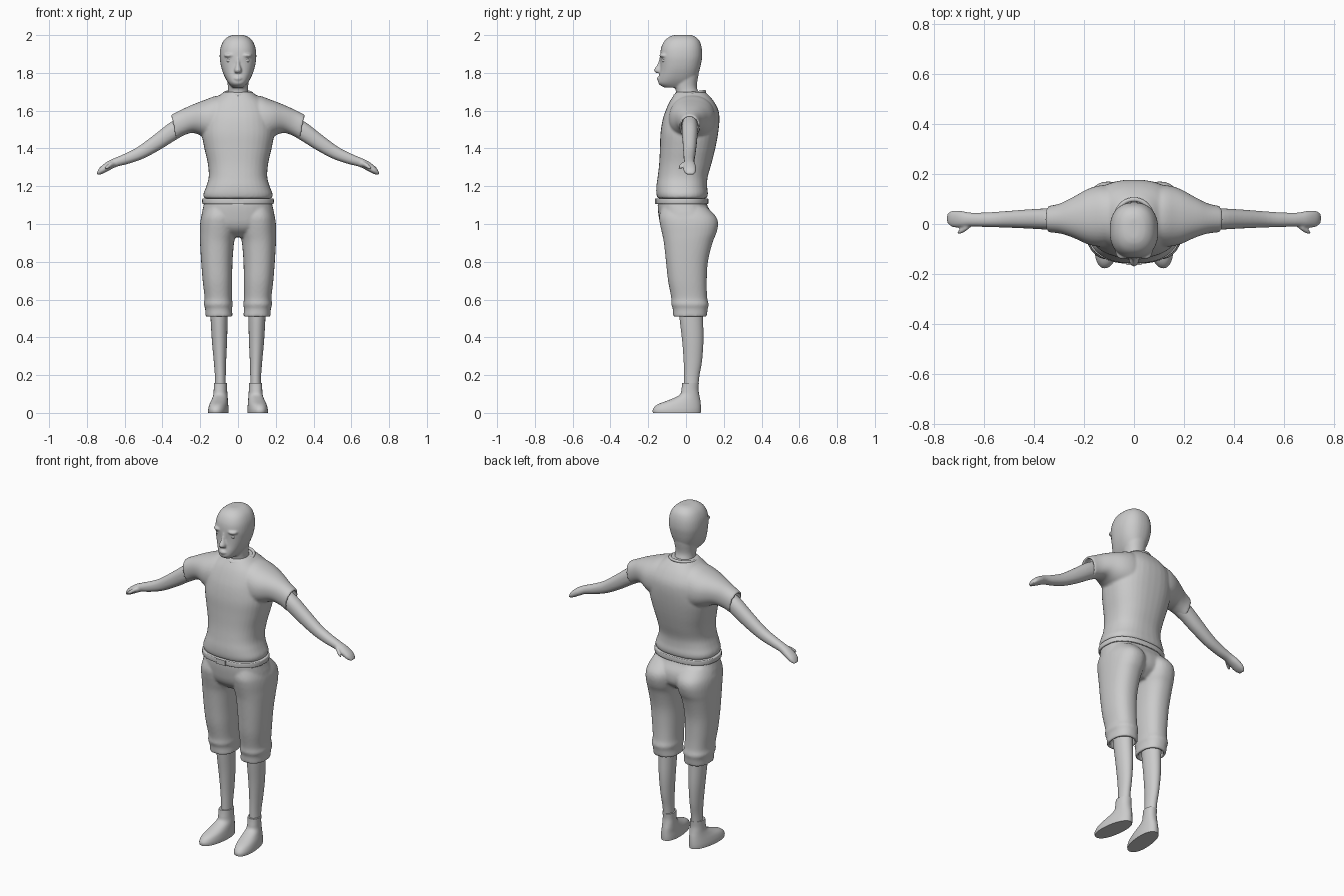
import bpy, bmesh, math
from mathutils import Vector as V

SEG = 36


def flat(z, x0, x1, y0, y1):
    """Horizontal section: centre, half-axis u, half-axis v."""
    return (V(((x0 + x1) / 2, (y0 + y1) / 2, z)), V(((x1 - x0) / 2, 0, 0)), V((0, (y1 - y0) / 2, 0)))


def sym(z, hw, y0, y1):
    return flat(z, -hw, hw, y0, y1)


def limb(xt, zt, xb, zb, y0, y1):
    """Section across an arm, from its top point to its bottom point."""
    return (V(((xt + xb) / 2, (y0 + y1) / 2, (zt + zb) / 2)),
            V(((xt - xb) / 2, 0, (zt - zb) / 2)), V((0, (y1 - y0) / 2, 0)))


def spline(rings, n=4):
    out = []
    for i in range(len(rings) - 1):
        a, b = rings[max(i - 1, 0)], rings[i]
        c, d = rings[i + 1], rings[min(i + 2, len(rings) - 1)]
        for k in range(n):
            t = k / n
            out.append(tuple((2 * q + (r - p) * t + (2 * p - 5 * q + 4 * r - s) * t * t
                              + (3 * q - p - 3 * r + s) * t ** 3) / 2
                             for p, q, r, s in zip(a, b, c, d)))
    return out + [rings[-1]]


def loft(bm, rings, e=2.2, side=1, tuck=False, shear=0.0):
    """Skin smooth superellipse sections; tuck folds the last edge inwards as a hem."""
    rs = spline(rings)
    if tuck:
        for c, u, v in (rs[-1], rs[-5]):
            rs.append((c, u * 0.8, v * 0.8))
    loops = []
    for c, u, v in rs:
        loop = []
        for k in range(SEG):
            t = 2 * math.pi * k / SEG
            p = c + u * math.copysign(abs(math.cos(t)) ** (2 / e), math.cos(t)) \
                  + v * math.copysign(abs(math.sin(t)) ** (2 / e), math.sin(t))
            p.x += shear * p.y
            p.x *= side
            loop.append(bm.verts.new(p))
        loops.append(loop)
    for a, b in zip(loops, loops[1:]):
        for k in range(SEG):
            j = (k + 1) % SEG
            bm.faces.new((a[k], a[j], b[j], b[k]))
    bm.faces.new(loops[0])
    bm.faces.new(loops[-1])


def finish(name, bm, voxel=None, relax=4):
    bmesh.ops.recalc_face_normals(bm, faces=bm.faces[:])
    me = bpy.data.meshes.new(name)
    bm.to_mesh(me)
    bm.free()
    ob = bpy.data.objects.new(name, me)
    bpy.context.collection.objects.link(ob)
    if voxel:
        m = ob.modifiers.new("merge", 'REMESH')
        m.mode, m.voxel_size, m.use_smooth_shade = 'VOXEL', voxel, True
        s = ob.modifiers.new("relax", 'SMOOTH')
        s.factor, s.iterations = 0.5, relax
    else:
        bpy.context.view_layer.objects.active = ob
        ob.select_set(True)
        bpy.ops.object.shade_smooth_by_angle(angle=math.radians(50))
        ob.select_set(False)
    return ob


def pair(name, parts, voxel=None):
    """Left and right copies of a list of (rings, loft options)."""
    for label, side in (("right", 1), ("left", -1)):
        bm = bmesh.new()
        for rings, opts in parts:
            loft(bm, rings, side=side, **opts)
        finish(f"{label}_{name}", bm, voxel)


# Head: skull, neck, nose, brow and lips merged
bm = bmesh.new()
loft(bm, [sym(2.001, .02, -.055, .02), sym(1.994, .048, -.082, .045), sym(1.972, .075, -.112, .07),
          sym(1.935, .092, -.131, .083), sym(1.89, .097, -.137, .086), sym(1.85, .093, -.136, .08),
          sym(1.81, .083, -.138, .07), sym(1.77, .066, -.145, .055), sym(1.742, .048, -.145, .035),
          sym(1.722, .03, -.115, .02)], e=2.35)
loft(bm, [sym(1.86, .07, -.06, .075), sym(1.79, .062, -.06, .066), sym(1.73, .054, -.058, .057),
          sym(1.69, .056, -.052, .068), sym(1.63, .07, -.05, .08)])
loft(bm, [sym(1.88, .008, -.14, -.11), sym(1.845, .011, -.152, -.11), sym(1.815, .02, -.170, -.11),
          sym(1.80, .017, -.160, -.11)], e=2)
loft(bm, [sym(1.779, .018, -.151, -.1), sym(1.77, .028, -.155, -.1), sym(1.76, .018, -.151, -.1)], e=2)
for s in (1, -1):
    loft(bm, [flat(1.9, .02, .07, -.137, -.08), flat(1.892, .014, .075, -.141, -.08),
              flat(1.884, .02, .07, -.135, -.08)], side=s)
finish("head", bm, 0.005, 6)

# Eyes
for label, s in (("right", 1), ("left", -1)):
    bm = bmesh.new()
    bmesh.ops.create_uvsphere(bm, u_segments=20, v_segments=12, radius=.016)
    for v in bm.verts:
        v.co = V((v.co.x * 1.15 + s * .045, v.co.y - .113, v.co.z * .75 + 1.866))
    finish(label + "_eye", bm)

# Shirt: torso with both sleeves merged
bm = bmesh.new()
loft(bm, [sym(1.135, .180, -.150, .110), sym(1.16, .183, -.157, .116), sym(1.20, .168, -.157, .112),
          sym(1.25, .155, -.150, .115), sym(1.32, .160, -.142, .135), sym(1.40, .178, -.138, .155),
          sym(1.48, .192, -.135, .170), sym(1.55, .186, -.124, .177), sym(1.60, .175, -.108, .172),
          sym(1.645, .145, -.088, .150), sym(1.68, .100, -.066, .122), sym(1.70, .072, -.052, .100)], e=2.4)
for s in (1, -1):
    loft(bm, [limb(0, 1.66, 0, 1.42, -.07, .13), limb(.10, 1.68, .10, 1.43, -.09, .155),
              limb(.175, 1.657, .17, 1.455, -.085, .145), limb(.25, 1.628, .235, 1.482, -.055, .108),
              limb(.305, 1.602, .285, 1.470, -.038, .082), limb(.355, 1.577, .328, 1.448, -.034, .072)],
         side=s, tuck=True)
finish("shirt", bm, 0.007, 5)

# Shirt collar
bpy.ops.mesh.primitive_torus_add(major_radius=.073, minor_radius=.008, major_segments=40, minor_segments=10,
                                 location=(0, .02, 1.691), rotation=(.14, 0, 0))
collar = bpy.context.object
collar.name = "collar"
collar.scale = (1, 1.08, 1)
bpy.ops.object.shade_smooth()

# Arms with mitten hands and thumbs
arm = [limb(.28, 1.58, .25, 1.49, -.02, .06), limb(.36, 1.537, .33, 1.445, -.022, .062),
       limb(.44, 1.475, .41, 1.395, -.018, .058), limb(.53, 1.408, .50, 1.347, -.014, .051),
       limb(.60, 1.372, .58, 1.319, -.012, .046), limb(.66, 1.346, .64, 1.304, -.010, .045),
       limb(.70, 1.325, .68, 1.285, -.014, .052), limb(.734, 1.296, .713, 1.268, -.012, .053),
       limb(.749, 1.268, .738, 1.259, .004, .042)]
thumb = [limb(.655, 1.335, .65, 1.308, -.012, .02), limb(.675, 1.326, .669, 1.303, -.028, .0),
         limb(.692, 1.314, .685, 1.294, -.037, -.016), limb(.706, 1.299, .701, 1.288, -.041, -.028)]
pair("arm", [(arm, {}), (thumb, {})], 0.005)

# Trousers: hips and rolled legs merged
bm = bmesh.new()
loft(bm, [sym(1.135, .176, -.146, .106), sym(1.10, .182, -.150, .112), sym(1.05, .193, -.146, .138),
          sym(1.00, .195, -.136, .142), sym(.965, .15, -.115, .125), sym(.93, .06, -.07, .08)], e=2.4)
for s in (1, -1):
    loft(bm, [flat(1.09, .01, .175, -.13, .11), flat(1.04, .005, .194, -.142, .158),
              flat(1.00, .004, .201, -.138, .170), flat(.95, .010, .202, -.127, .160),
              flat(.90, .021, .201, -.117, .140), flat(.80, .029, .195, -.106, .116),
              flat(.70, .031, .187, -.095, .110), flat(.61, .032, .177, -.078, .112),
              flat(.575, .028, .181, -.078, .120), flat(.55, .032, .174, -.070, .115),
              flat(.51, .028, .172, -.068, .110)], e=2.3, side=s, tuck=True)
finish("trousers", bm, 0.007, 5)

# Belt and buckle
bm = bmesh.new()
loft(bm, [sym(1.106, .184, -.155, .114), sym(1.110, .189, -.159, .118), sym(1.132, .189, -.159, .118),
          sym(1.136, .184, -.155, .114)], e=2.4)
finish("belt", bm)
bpy.ops.mesh.primitive_cube_add(size=1, location=(0, -.158, 1.121))
buckle = bpy.context.object
buckle.name = "buckle"
buckle.scale = (.06, .012, .03)
bev = buckle.modifiers.new("bevel", 'BEVEL')
bev.width, bev.segments = .004, 2

# Lower legs
pair("shin", [([flat(.60, .052, .148, -.04, .088), flat(.50, .055, .145, -.034, .090),
                flat(.38, .058, .138, -.020, .092), flat(.27, .063, .128, -.012, .084),
                flat(.19, .065, .122, -.010, .070), flat(.10, .065, .122, -.010, .062)], {"e": 2})])

# Boots, toes turned slightly outward
pair("boot", [([flat(.158, .060, .130, -.020, .068), flat(.125, .060, .130, -.024, .066),
                flat(.095, .058, .132, -.034, .070), flat(.070, .054, .138, -.085, .075),
                flat(.045, .050, .146, -.150, .078), flat(.020, .047, .151, -.175, .079),
                flat(0, .047, .151, -.175, .078)], {"e": 2.2, "shear": -.1})])
